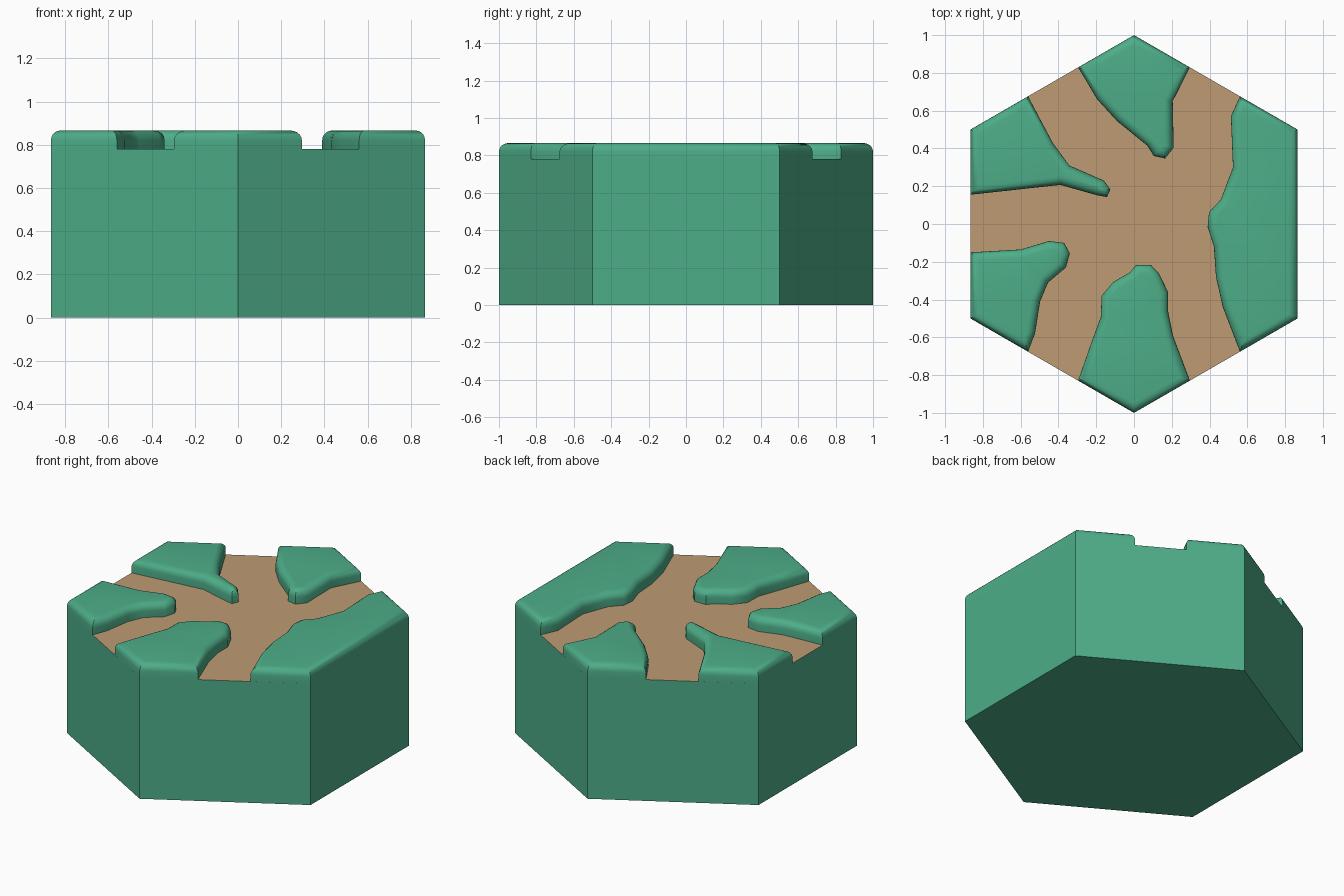
import bpy, bmesh, math
from mathutils import Vector

if "Cube" in bpy.data.objects:
    bpy.data.objects.remove(bpy.data.objects["Cube"])

FLOOR, TOP, R = 0.78, 0.866, 0.045


def material(name, rgb):
    m = bpy.data.materials.new(name)
    m.diffuse_color = (*rgb, 1)
    m.use_nodes = True
    m.node_tree.nodes["Principled BSDF"].inputs["Base Color"].default_value = m.diffuse_color
    return m


green = material("green", (0.075, 0.42, 0.25))
brown = material("tan", (0.51, 0.33, 0.17))


def finish(bm, name, mats):
    bmesh.ops.recalc_face_normals(bm, faces=bm.faces)
    me = bpy.data.meshes.new(name)
    bm.to_mesh(me)
    bm.free()
    for m in mats:
        me.materials.append(m)
    ob = bpy.data.objects.new(name, me)
    bpy.context.collection.objects.link(ob)
    bpy.ops.object.select_all(action='DESELECT')
    ob.select_set(True)
    bpy.context.view_layer.objects.active = ob
    bpy.ops.object.shade_smooth_by_angle(angle=math.radians(40))
    return ob


def inset(pts, d):
    # mitred inward offset of a counter-clockwise outline
    out = []
    for i, p in enumerate(pts):
        a = (p - pts[i - 1]).normalized()
        b = (pts[(i + 1) % len(pts)] - p).normalized()
        na, nb = Vector((-a.y, a.x)), Vector((-b.y, b.x))
        out.append(p + (na + nb) * d / (1 + na.dot(nb)))
    return out


def island(name, outline):
    pts = [Vector(p) for p in outline]
    area = sum(pts[i - 1].cross(p) for i, p in enumerate(pts))
    if area < 0:
        pts.reverse()
    # straight wall, then a quarter-round shoulder
    levels = [(0, FLOOR)]
    for k in range(6):
        t = k / 5 * math.pi / 2
        levels.append((R * (1 - math.cos(t)), TOP - R * (1 - math.sin(t))))
    bm = bmesh.new()
    rings = [[bm.verts.new((q.x, q.y, z)) for q in inset(pts, d)] for d, z in levels]
    for lo, hi in zip(rings, rings[1:]):
        for i in range(len(lo)):
            bm.faces.new((lo[i - 1], lo[i], hi[i], hi[i - 1]))
    cap = bm.faces.new(rings[-1])
    bmesh.ops.recalc_face_normals(bm, faces=bm.faces)
    if cap.normal.z < 0:
        bmesh.ops.reverse_faces(bm, faces=bm.faces)
    bmesh.ops.triangulate(bm, faces=[cap])
    return finish(bm, name, [green])


# Hexagonal block with the path on its top face
bm = bmesh.new()
hexagon = [(math.sin(i * math.pi / 3), math.cos(i * math.pi / 3)) for i in range(6)]
low = [bm.verts.new((x, y, 0)) for x, y in hexagon]
high = [bm.verts.new((x, y, FLOOR)) for x, y in hexagon]
bm.faces.new(low)
bm.faces.new(high).material_index = 1
for i in range(6):
    bm.faces.new((low[i - 1], low[i], high[i], high[i - 1]))
finish(bm, "hex_block", [green, brown])

# Raised grass islands between the paths
S = 0.866
island("grass_back", [
    (0, 1), (-.296, .829), (-.195, .66), (-.09, .545), (.07, .415), (.105, .36),
    (.165, .347), (.21, .405), (.205, .65), (.296, .829)])
island("grass_back_left", [
    (-S, .5), (-S, .155), (-.39, .207), (-.195, .152), (-.143, .143),
    (-.125, .183), (-.16, .23), (-.343, .31), (-.43, .43), (-.561, .676)])
island("grass_front_left", [
    (-S, -.5), (-S, -.15), (-.60, -.135), (-.45, -.09), (-.37, -.1), (-.34, -.155),
    (-.36, -.23), (-.455, -.31), (-.497, -.41), (-.524, -.58), (-.561, -.676)])
island("grass_front", [
    (0, -1), (-.296, -.829), (-.23, -.64), (-.175, -.49), (-.172, -.38), (-.11, -.307),
    (-.02, -.255), (.01, -.217), (.09, -.217), (.132, -.26), (.18, -.36), (.18, -.46),
    (.206, -.59), (.296, -.829)])
island("grass_right", [
    (S, .5), (.561, .676), (.513, .57), (.524, .3), (.46, .13), (.397, .063),
    (.39, -.016), (.423, -.12), (.434, -.28), (.47, -.44), (.561, -.676), (S, -.5)])
